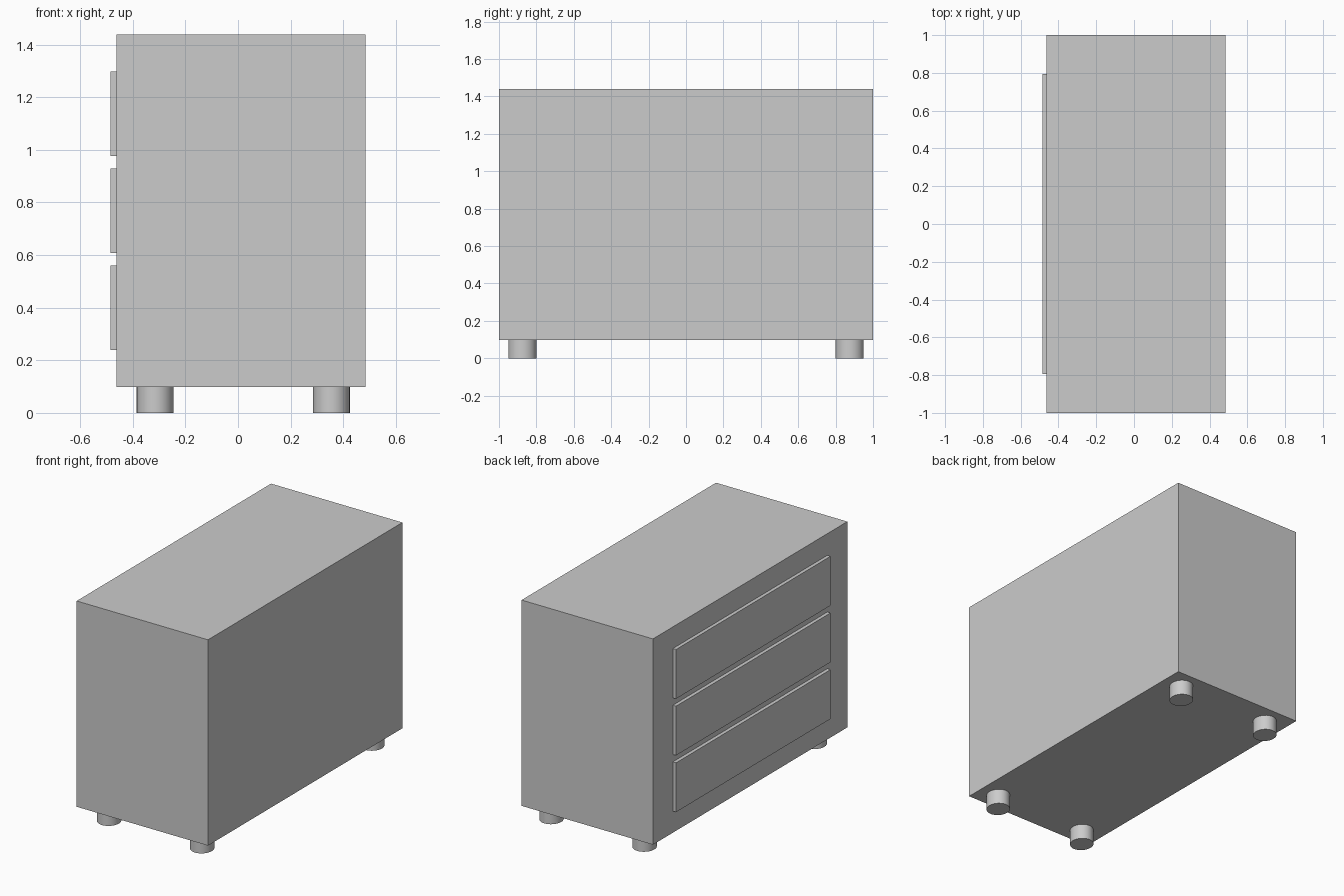
import bpy
import math

if "Cube" in bpy.data.objects:
    bpy.data.objects.remove(bpy.data.objects["Cube"])


def box(name, x, y, z):
    """Box from (min, max) ranges on each axis."""
    bpy.ops.mesh.primitive_cube_add(size=1, location=[(a + b) / 2 for a, b in (x, y, z)])
    ob = bpy.context.object
    ob.name = name
    ob.scale = [b - a for a, b in (x, y, z)]
    bpy.ops.object.transform_apply(location=False, rotation=False, scale=True)
    return ob


def foot(name, x, y):
    """Short, slightly oval foot."""
    bpy.ops.mesh.primitive_cylinder_add(vertices=32, radius=1, depth=1, location=(x, y, 0.05))
    ob = bpy.context.object
    ob.name = name
    ob.scale = (0.07, 0.075, 0.10)
    bpy.ops.object.transform_apply(location=False, rotation=False, scale=True)
    bpy.ops.object.shade_smooth_by_angle(angle=math.radians(30))


# Cabinet body
box("cabinet_body", (-0.462, 0.484), (-1, 1), (0.099, 1.439))

# Drawer fronts on the -x face
for i, level in enumerate(("bottom", "middle", "top")):
    z = 0.239 + i * 0.369
    box(f"{level}_drawer_front", (-0.485, -0.46), (-0.795, 0.795), (z, z + 0.321))

# Feet
for x, depth in ((-0.315, "front"), (0.355, "rear")):
    for y, side in ((-0.875, "left"), (0.875, "right")):
        foot(f"{depth}_{side}_foot", x, y)
